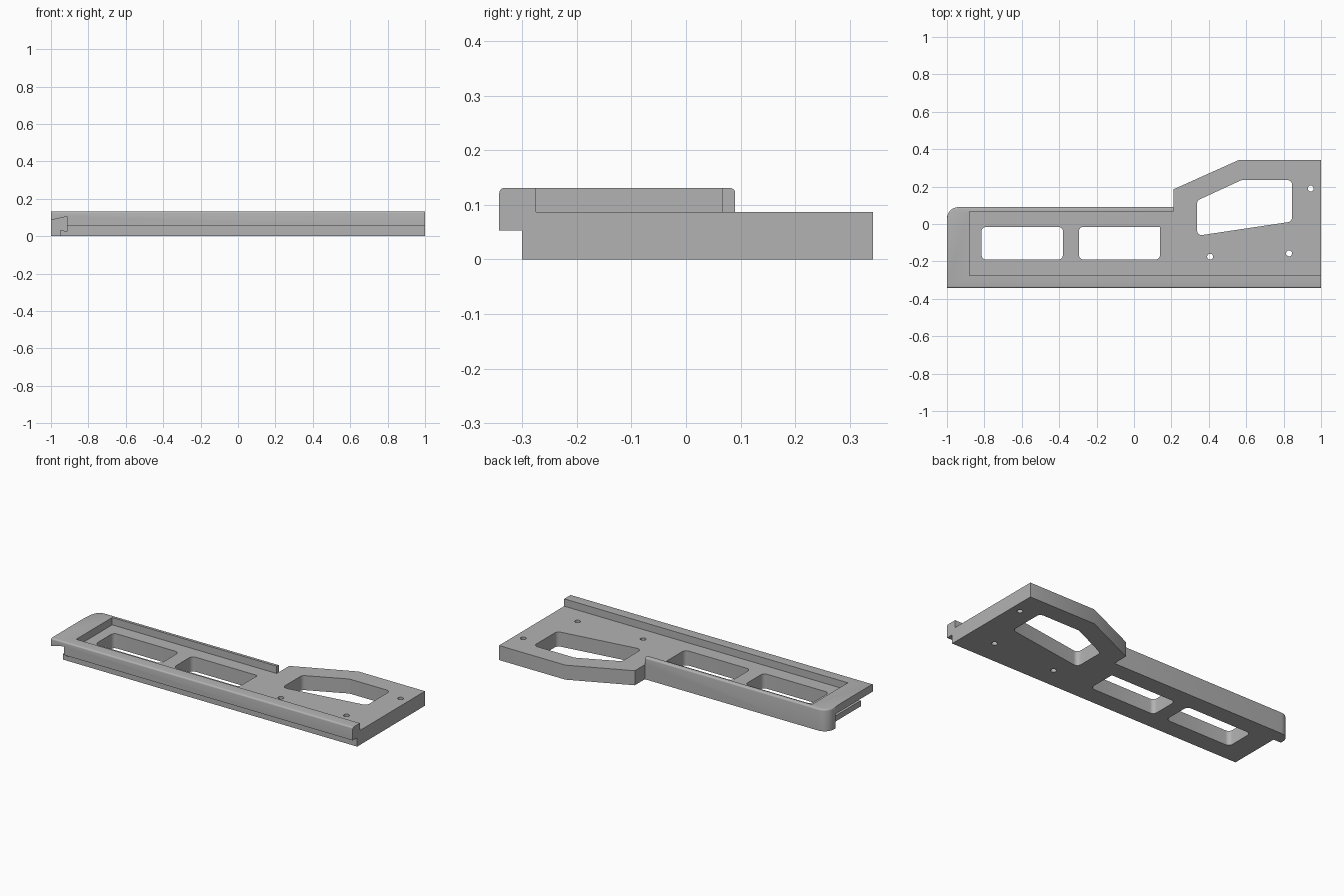
import bpy, bmesh, math
from mathutils import Vector

if "Cube" in bpy.data.objects:
    bpy.data.objects.remove(bpy.data.objects["Cube"], do_unlink=True)

grey = bpy.data.materials.new("plain grey")
grey.use_nodes = True
grey.diffuse_color = (0.45, 0.45, 0.45, 1)
grey.node_tree.nodes["Principled BSDF"].inputs["Base Color"].default_value = (0.45, 0.45, 0.45, 1)

FLOOR, TOP = 0.087, 0.131


def rounded(corners, steps=6):
    """Outline from (x, y, radius) corners, with an arc at each rounded one."""
    pts = []
    for i, (x, y, r) in enumerate(corners):
        p = Vector((x, y))
        if r == 0:
            pts.append(p)
            continue
        a = (Vector(corners[i - 1][:2]) - p).normalized()
        b = (Vector(corners[(i + 1) % len(corners)][:2]) - p).normalized()
        half = a.angle(b) / 2
        centre = p + (a + b).normalized() * (r / math.sin(half))
        start = p + a * (r / math.tan(half)) - centre
        end = p + b * (r / math.tan(half)) - centre
        sweep = start.angle(end)
        for k in range(steps + 1):
            t = k / steps
            pts.append(centre + (start * math.sin((1 - t) * sweep)
                                 + end * math.sin(t * sweep)) / math.sin(sweep))
    return pts


def prism(name, points, sweep, fillet=None):
    """Solid made by sweeping a flat outline; fillet picks edges to round."""
    bm = bmesh.new()
    face = bm.faces.new([bm.verts.new(p) for p in points])
    out = bmesh.ops.extrude_face_region(bm, geom=[face])["geom"]
    bmesh.ops.translate(bm, vec=sweep, verts=[v for v in out if isinstance(v, bmesh.types.BMVert)])
    bmesh.ops.recalc_face_normals(bm, faces=bm.faces[:])
    if fillet:
        bmesh.ops.bevel(bm, geom=[e for e in bm.edges if fillet(e)], offset=0.009,
                        segments=4, profile=0.5, affect='EDGES')
    mesh = bpy.data.meshes.new(name)
    bm.to_mesh(mesh)
    bm.free()
    mesh.materials.append(grey)
    ob = bpy.data.objects.new(name, mesh)
    bpy.context.collection.objects.link(ob)
    return ob


def upright(name, outline, z0, z1, fillet=None):
    return prism(name, [(p[0], p[1], z0) for p in outline], (0, 0, z1 - z0), fillet)


def box(name, x0, x1, y0, y1, z0, z1):
    return upright(name, [(x0, y0), (x1, y0), (x1, y1), (x0, y1)], z0, z1)


def combine(target, tool, operation='DIFFERENCE'):
    tool.hide_render = True
    mod = target.modifiers.new("combine", 'BOOLEAN')
    mod.operation, mod.solver, mod.object = operation, 'EXACT', tool
    bpy.context.view_layer.objects.active = target
    bpy.ops.object.modifier_apply(modifier=mod.name)
    bpy.data.objects.remove(tool, do_unlink=True)


def outer_top_edge(e):
    mid = (e.verts[0].co + e.verts[1].co) / 2
    on_top = all(v.co.z > TOP - 0.001 for v in e.verts)
    return on_top and abs(mid.x) < 0.9995 and (mid.y < -0.34 or mid.y > 0.03)


# Long rimmed tray, filleted along its outer top edges
plate = upright("mounting_plate",
                rounded([(-1, -0.342, 0), (1, -0.342, 0), (1, 0.09, 0), (-1, 0.09, 0.06)]),
                0, TOP, outer_top_edge)

# Recessed floor, open at the right end, behind the front rail
combine(plate, box("floor_cutter", -0.88, 1.1, -0.275, 0.066, FLOOR, 0.3))
combine(plate, box("rail_end_cutter", 0.21, 1.1, 0.0, 0.3, FLOOR, 0.3))

# Undercut below the overhanging front rail
combine(plate, box("front_undercut", -1.1, 1.1, -0.5, -0.3, -0.1, 0.053))

# Angled wing at the back
wing = [(0.21, 0.0), (1, 0.0), (1, 0.342), (0.56, 0.342), (0.21, 0.185)]
combine(plate, upright("wing", wing, 0, FLOOR), 'UNION')

# Hooked notch under the left end
notch = [(-1.1, 0.063), (-0.913, 0.105), (-0.913, 0.024), (-0.95, 0.034), (-0.95, -0.1), (-1.1, -0.1)]
combine(plate, prism("end_notch", [(x, -0.5, z) for x, z in notch], (0, 0.513, 0)))

# Windows through the floor
r = 0.025
windows = [
    [(-0.815, -0.19, r), (-0.38, -0.19, r), (-0.38, -0.015, r), (-0.815, -0.015, r)],
    [(-0.295, -0.19, r), (0.14, -0.19, r), (0.14, -0.015, 0), (-0.295, -0.015, r)],
    [(0.337, -0.063, r), (0.845, 0.013, r), (0.845, 0.235, r), (0.575, 0.235, 0.05), (0.337, 0.125, r)],
]
for corners in windows:
    combine(plate, upright("window_cutter", rounded(corners), -0.1, 0.3))

# Screw holes
for x, y in [(0.945, 0.19), (0.407, -0.175), (0.829, -0.157)]:
    ring = [(x + 0.016 * math.cos(k * math.tau / 24), y + 0.016 * math.sin(k * math.tau / 24))
            for k in range(24)]
    combine(plate, upright("screw_cutter", ring, -0.1, 0.3))

bpy.ops.object.select_all(action='DESELECT')
plate.select_set(True)
bpy.context.view_layer.objects.active = plate
bpy.ops.object.shade_smooth_by_angle(angle=math.radians(30))
